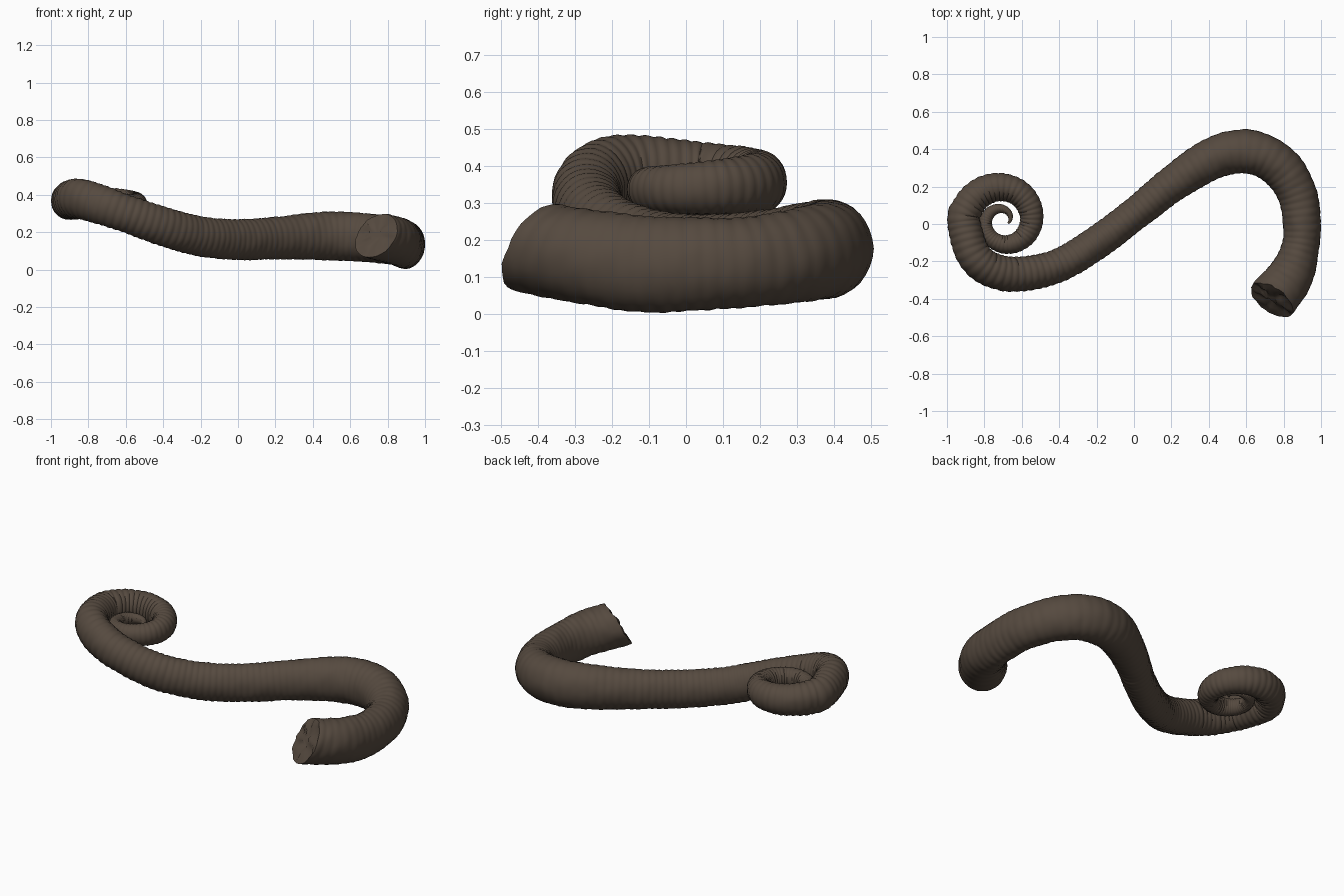
import bpy, bmesh, math
from mathutils import Vector, noise

if "Cube" in bpy.data.objects:
    bpy.data.objects.remove(bpy.data.objects["Cube"], do_unlink=True)

SIDES = 32
UP = Vector((0, 0, 1))

# Centre line: x, y, z, half width, half height
path = [
    (.74, -.405, .18, .134, .126), (.84, -.27, .155, .121, .128),
    (.89, -.12, .135, .1, .13), (.897, .02, .135, .102, .125),
    (.872, .16, .14, .105, .122), (.8, .285, .155, .112, .126),
    (.69, .365, .17, .115, .13), (.56, .387, .178, .117, .131),
    (.41, .345, .178, .111, .127), (.2, .21, .168, .096, .113),
    (0, .05, .16, .087, .108), (-.2, -.1, .177, .088, .106),
    (-.4, -.22, .23, .089, .103), (-.6, -.267, .3, .093, .1),
    (-.75, -.25, .352, .093, .104), (-.86, -.162, .38, .091, .105),
]

# Curled tip: a tightening, tapering spiral
for i in range(26):
    k = i / 4
    a = math.pi - k * math.pi / 2
    r = .21 - .029 * k
    w = .088 - .0132 * k
    path.append((-.7 + r * math.cos(a), .015 + r * math.sin(a),
                 max(.338, .368 - .014 * k), w, w * 1.12))

pts = [Vector(p) for p in path]
pts = [pts[0] * 2 - pts[1]] + pts + [pts[-1] * 2 - pts[-2]]


def spline(a, b, c, d, t):
    return (b * 2 + (c - a) * t + (a * 2 - b * 5 + c * 4 - d) * t ** 2
            + (b * 3 - a - c * 3 + d) * t ** 3) * .5


# Dense samples along the centre line
samples = []
for i in range(1, len(pts) - 2):
    size = max(pts[i][3], .015)
    length = (pts[i + 1] - pts[i]).length
    n = max(2, round(length / (size * .075)))
    samples += [spline(*pts[i - 1:i + 3], j / n) for j in range(n)]
samples.append(pts[-2])

# Ribbed skin
bm = bmesh.new()
rings = []
dist = phase = 0
for i, s in enumerate(samples):
    prev, nxt = samples[max(i - 1, 0)], samples[min(i + 1, len(samples) - 1)]
    fwd = (nxt.xyz - prev.xyz).normalized()
    side = fwd.cross(UP).normalized()
    up = side.cross(fwd)
    if i:
        d = (s.xyz - prev.xyz).length
        dist += d
        phase += d / (.4 * max(s[3], .015))
    coil = min(1, max(.45, dist / 2.4))
    rib = (abs(math.sin(math.pi * phase)) - .6) * .045 * coil
    fade = max(0, 1 - dist / .3) ** 2
    ring = []
    for j in range(SIDES):
        a = math.tau * j / SIDES
        flat = side * math.cos(a) * s[3] + up * math.sin(a) * s[4]
        p = s.xyz + flat
        bump = noise.noise(p * 14) * .025 + noise.noise(p * 35) * .012
        p = s.xyz + flat * (1 + rib + bump)
        # slanted, ragged cut at the thick end
        ragged = noise.noise(p * 25) * .012
        p += fwd * fade * (math.sin(a) * .045 + ragged)
        ring.append(bm.verts.new(p))
    rings.append(ring)


def bridge(a, b):
    for j in range(SIDES):
        k = (j + 1) % SIDES
        bm.faces.new((a[j], a[k], b[k], b[j]))


for a, b in zip(rings, rings[1:]):
    bridge(a, b)
bm.faces.new(rings[-1])

# Rough cut face
centre = sum((v.co for v in rings[0]), Vector()) / SIDES
axis = (samples[1].xyz - samples[0].xyz).normalized()
outer = rings[0]
for f in (.75, .5, .25):
    inner = []
    for v in rings[0]:
        p = centre.lerp(v.co, f)
        inner.append(bm.verts.new(p + axis * noise.noise(p * 22) * .022))
    bridge(outer, inner)
    outer = inner
bm.faces.new(outer)
bmesh.ops.recalc_face_normals(bm, faces=bm.faces)

mesh = bpy.data.meshes.new("tentacle")
bm.to_mesh(mesh)
bm.free()
tentacle = bpy.data.objects.new("tentacle", mesh)
bpy.context.collection.objects.link(tentacle)

# Dark brown hide
mat = bpy.data.materials.new("dark_brown")
mat.use_nodes = True
color = (.092, .068, .05, 1)
mat.diffuse_color = color
bsdf = mat.node_tree.nodes["Principled BSDF"]
bsdf.inputs["Base Color"].default_value = color
bsdf.inputs["Roughness"].default_value = .8
mesh.materials.append(mat)

bpy.context.view_layer.objects.active = tentacle
tentacle.select_set(True)
bpy.ops.object.shade_smooth_by_angle(angle=math.radians(40))
